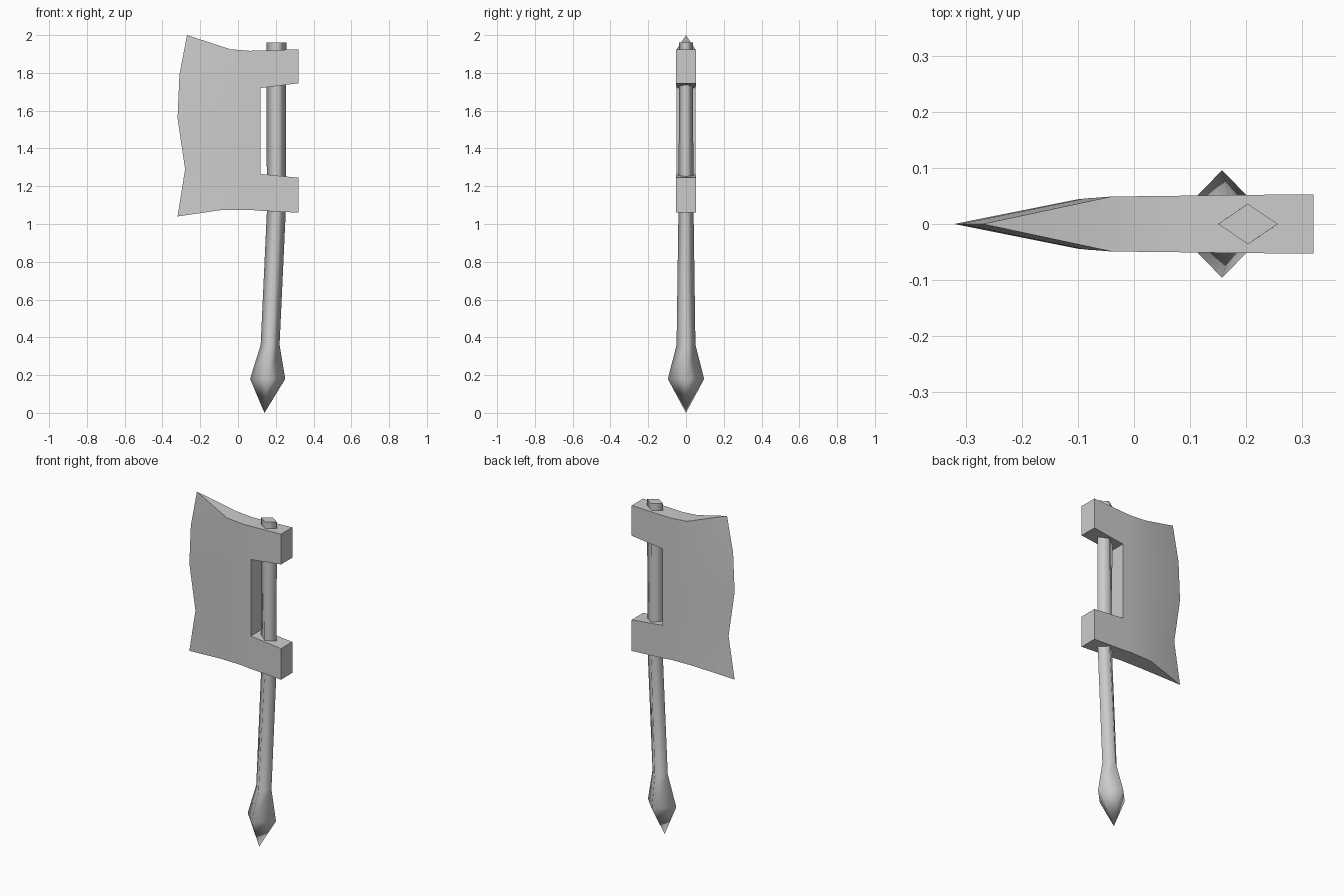
import bpy, bmesh, math

cube = bpy.data.objects.get("Cube")
if cube:
    bpy.data.objects.remove(cube, do_unlink=True)

# Single grey material
grey = bpy.data.materials.new("plain_grey")
grey.use_nodes = True
GREY = (0.6, 0.6, 0.6, 1)
grey.diffuse_color = GREY
grey.node_tree.nodes["Principled BSDF"].inputs["Base Color"].default_value = GREY


def finish(bm, name):
    bmesh.ops.recalc_face_normals(bm, faces=bm.faces[:])
    mesh = bpy.data.meshes.new(name)
    bm.to_mesh(mesh)
    bm.free()
    obj = bpy.data.objects.new(name, mesh)
    mesh.materials.append(grey)
    bpy.context.collection.objects.link(obj)
    return obj


# Handle: diamond section lofted along a slightly bent path, with pointed pommel
# (centre x, z, half width in x, half width in y)
stations = [(0.157, 0.18, 0.093, 0.096), (0.17, 0.36, 0.05, 0.05),
            (0.203, 1.07, 0.05, 0.04), (0.203, 1.96, 0.053, 0.036)]
bm = bmesh.new()
tip = bm.verts.new((0.14, 0, 0))
rings = []
for cx, z, rx, ry in stations:
    rings.append([bm.verts.new((cx + rx * dx, ry * dy, z))
                  for dx, dy in ((1, 0), (0, 1), (-1, 0), (0, -1))])
for k in range(4):
    n = (k + 1) % 4
    bm.faces.new((tip, rings[0][n], rings[0][k]))
    for low, high in zip(rings, rings[1:]):
        bm.faces.new((low[k], low[n], high[n], high[k]))
for f in bm.faces:
    f.smooth = True
bm.faces.new(rings[-1])
finish(bm, "handle")

# Blade: columns from cutting edge to back, each (xs, zs, half thicknesses)
columns = [
    ((-0.27, -0.31, -0.32, -0.28, -0.32), (2.0, 1.79, 1.56, 1.29, 1.04), (0,) * 5),
    ((-0.04, -0.09, -0.10, -0.09, -0.08), (1.925, 1.75, 1.53, 1.28, 1.075),
     (0.049, 0.045, 0.044, 0.045, 0.046)),
    ((0.06,) * 5, (1.917, 1.725, 1.5, 1.27, 1.075), (0.05,) * 5),
    ((0.12,) * 5, (1.918, 1.72, 1.5, 1.265, 1.07), (0.051,) * 5),
    ((0.32,) * 5, (1.925, 1.745, 1.5, 1.245, 1.06), (0.053,) * 5),
]
bm = bmesh.new()
sheets = []
for side in (-1, 1):
    sheets.append([[bm.verts.new((x, side * y, z)) for x, z, y in zip(*c)]
                   for c in columns])
border = {}
for c in range(len(columns) - 1):
    for r in range(4):
        if c == 3 and r in (1, 2):
            continue  # gap between the two mounting arms
        loop = [(c, r), (c + 1, r), (c + 1, r + 1), (c, r + 1)]
        for sheet in sheets:
            bm.faces.new([sheet[i][j] for i, j in loop])
        for a, b in zip(loop, loop[1:] + loop[:1]):
            key = frozenset((a, b))
            border[key] = None if key in border else (a, b)

# Rim walls joining front and back
for edge in border.values():
    if edge and not edge[0][0] == edge[1][0] == 0:
        (i, j), (k, l) = edge
        bm.faces.new((sheets[0][i][j], sheets[0][k][l],
                      sheets[1][k][l], sheets[1][i][j]))
bmesh.ops.remove_doubles(bm, verts=bm.verts[:], dist=0.0005)
loose = [v for v in bm.verts if not v.link_faces]
bmesh.ops.delete(bm, geom=loose, context='VERTS')
blade = finish(bm, "blade")
bpy.ops.object.select_all(action='DESELECT')
blade.select_set(True)
bpy.context.view_layer.objects.active = blade
bpy.ops.object.shade_smooth_by_angle(angle=math.radians(20))
